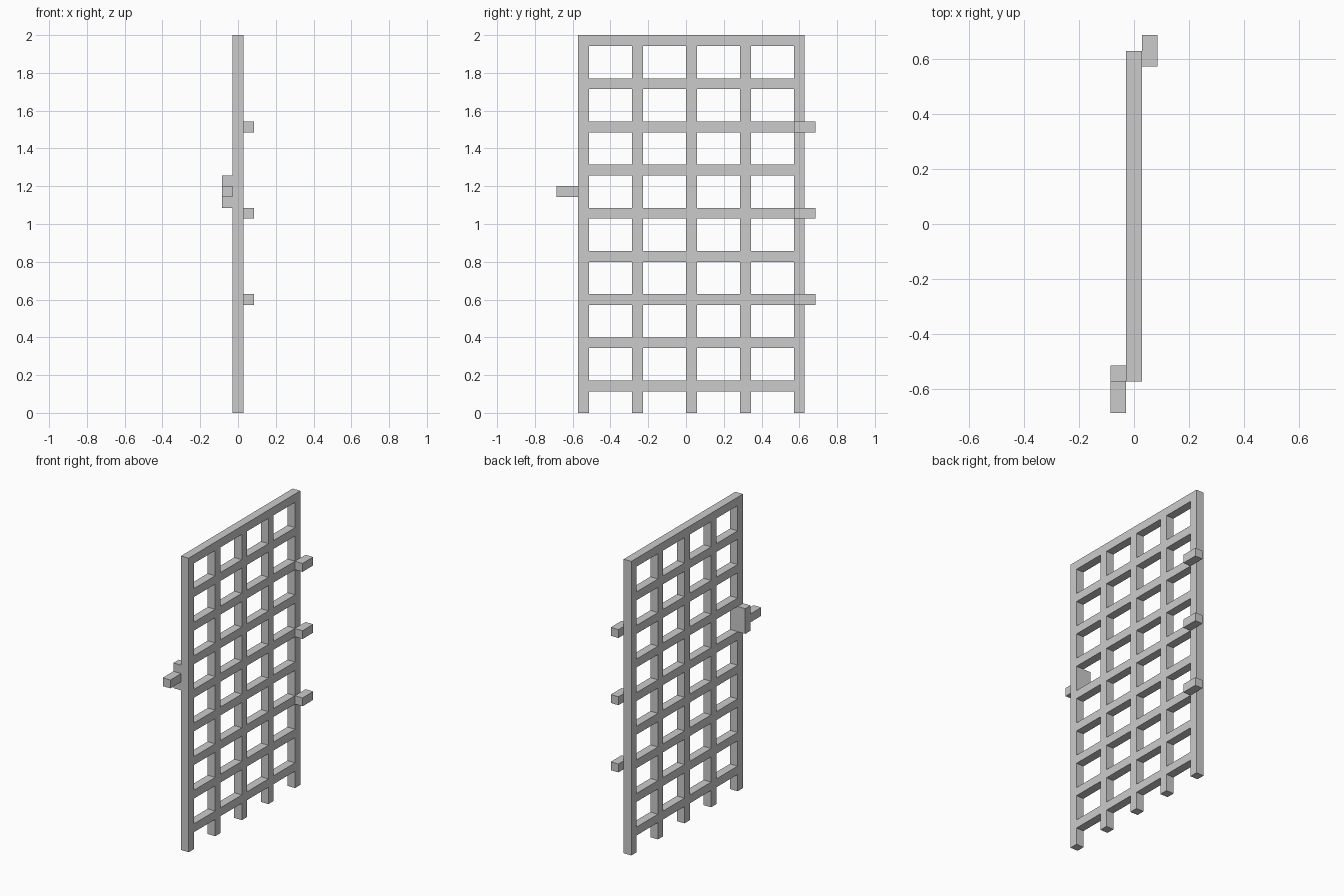
import bpy, bmesh
from mathutils import Matrix, Vector

if "Cube" in bpy.data.objects:
    bpy.data.objects.remove(bpy.data.objects["Cube"])

U = 2 / 35  # bar thickness; everything sits on this module


def finish(name, bm):
    bmesh.ops.recalc_face_normals(bm, faces=bm.faces)
    mesh = bpy.data.meshes.new(name)
    bm.to_mesh(mesh)
    bm.free()
    obj = bpy.data.objects.new(name, mesh)
    bpy.context.collection.objects.link(obj)
    return obj


def box(name, lo, hi):
    """Box between two corners given in bar-thickness units."""
    lo, hi = Vector(lo) * U, Vector(hi) * U
    bm = bmesh.new()
    bmesh.ops.create_cube(bm, size=1, matrix=Matrix.Translation((lo + hi) / 2)
                          @ Matrix.Diagonal((*(hi - lo), 1)))
    return finish(name, bm)


# Lattice gate: one welded sheet of bar cells, extruded to thickness
bars_y = [-10, -5, 0, 5, 10]
bars_z = list(range(2, 35, 4))
ys = sorted({b + d for b in bars_y for d in (0, 1)})
zs = sorted({0} | {b + d for b in bars_z for d in (0, 1)})
bm = bmesh.new()
grid = {(y, z): bm.verts.new((-U / 2, y * U, z * U)) for y in ys for z in zs}
for y0, y1 in zip(ys, ys[1:]):
    for z0, z1 in zip(zs, zs[1:]):
        if y0 in bars_y or z0 in bars_z:
            bm.faces.new([grid[c] for c in ((y0, z0), (y1, z0), (y1, z1), (y0, z1))])
ext = bmesh.ops.extrude_face_region(bm, geom=bm.faces[:], use_keep_orig=True)
moved = [g for g in ext["geom"] if isinstance(g, bmesh.types.BMVert)]
bmesh.ops.translate(bm, verts=moved, vec=(U, 0, 0))
finish("gate_lattice", bm)

# Hinge pegs on the back edge
for i, z in enumerate((10, 18, 26)):
    box(f"hinge_peg_{i + 1}", (0.5, 10, z), (1.5, 12, z + 1))

# Latch plate and bolt on the opposite edge
box("latch_plate", (-1.5, -10, 19), (-0.5, -9, 22))
box("latch_bolt", (-1.5, -12, 20), (-0.5, -10, 21))
